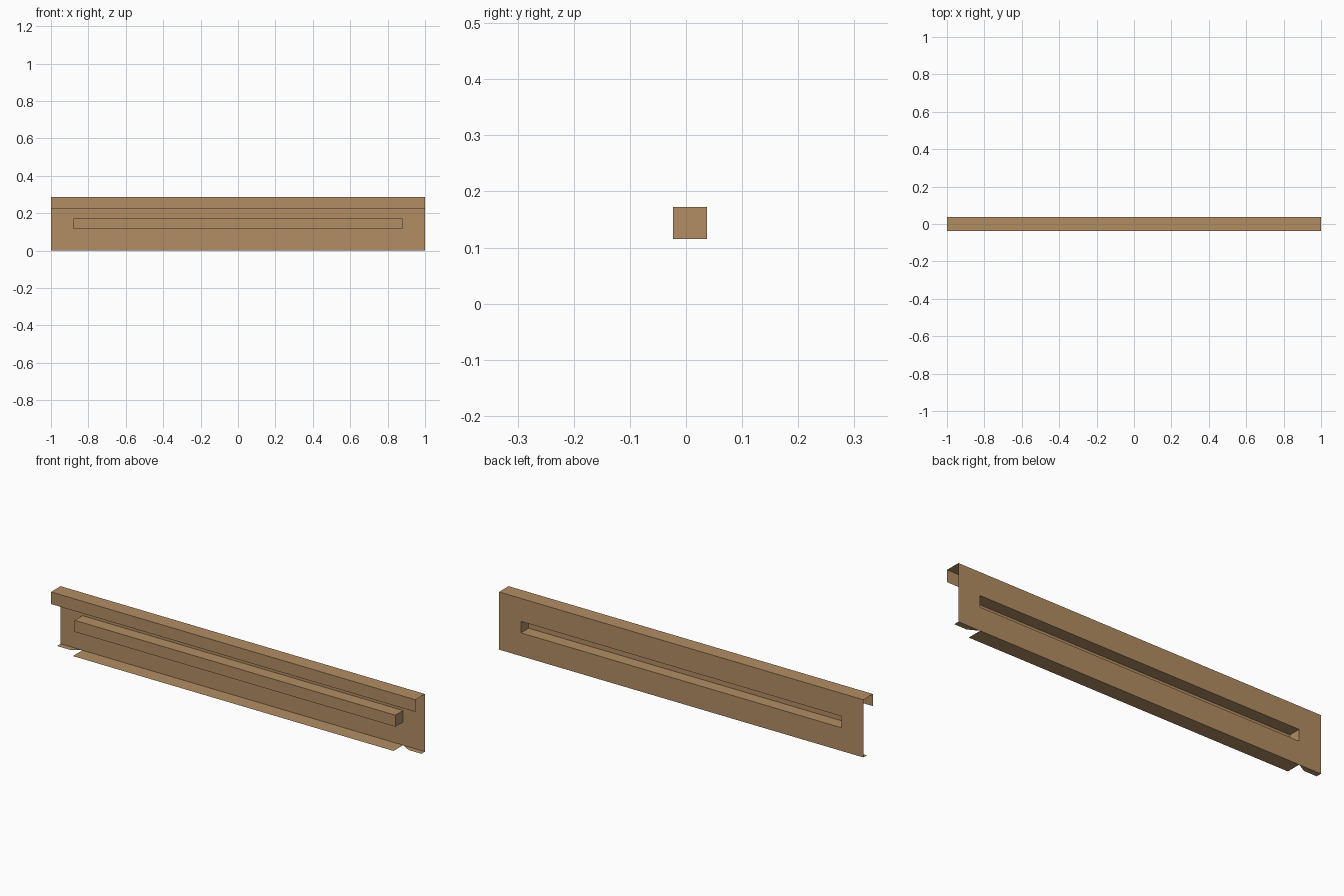
import bpy, bmesh

if "Cube" in bpy.data.objects:
    bpy.data.objects.remove(bpy.data.objects["Cube"])

# Main dimensions of the folded sheet-metal rail
BACK, FRONT = 0.0375, -0.0375
TOP, LIP_Z = 0.286, 0.226
SLOT_X, SLOT_Z0, SLOT_Z1 = 0.88, 0.115, 0.172
RIB_Y = -0.0235

tan = bpy.data.materials.new("tan sheet")
tan.diffuse_color = (0.445, 0.27, 0.125, 1)
tan.use_nodes = True
tan.node_tree.nodes["Principled BSDF"].inputs["Base Color"].default_value = tan.diffuse_color


def sheet(name, polys):
    """Make one thin-sheet object from a few flat polygons."""
    bm = bmesh.new()
    for poly in polys:
        bm.faces.new([bm.verts.new(p) for p in poly])
    bmesh.ops.remove_doubles(bm, verts=bm.verts, dist=1e-5)
    bmesh.ops.recalc_face_normals(bm, faces=bm.faces)
    me = bpy.data.meshes.new(name)
    bm.to_mesh(me)
    bm.free()
    me.materials.append(tan)
    ob = bpy.data.objects.new(name, me)
    bpy.context.collection.objects.link(ob)
    return ob


def ring(outer, inner):
    """Four-sided bands joining two matching loops."""
    n = len(outer)
    return [[outer[i], outer[(i + 1) % n], inner[(i + 1) % n], inner[i]] for i in range(n)]


def rect(x, y, z0, z1):
    return [(-x, y, z0), (x, y, z0), (x, y, z1), (-x, y, z1)]


# Upright panel with a slot pressed forward into a hollow rib
slot = rect(SLOT_X, BACK, SLOT_Z0, SLOT_Z1)
rib = rect(SLOT_X, RIB_Y, SLOT_Z0, SLOT_Z1)
sheet("panel_with_rib", ring(rect(1, BACK, 0, TOP), slot) + ring(slot, rib) + [rib])

# Top flange folded forward, then down into a lip
profile = [(BACK, TOP), (FRONT, TOP), (FRONT, LIP_Z)]
sheet("top_flange", [
    [(-1, *a), (1, *a), (1, *b), (-1, *b)] for a, b in zip(profile, profile[1:])])

# Bottom flange: full depth in the middle
sheet("bottom_flange", [[(-SLOT_X, BACK, 0), (SLOT_X, BACK, 0),
                         (SLOT_X, FRONT, 0), (-SLOT_X, FRONT, 0)]])

# Short bottom tabs with slanted inner ends
for side, s in (("left", -1), ("right", 1)):
    sheet(side + "_bottom_tab", [[(s * SLOT_X, BACK, 0), (s, BACK, 0),
                                  (s, 0.0095, 0), (s * 0.93, 0.0095, 0)]])
